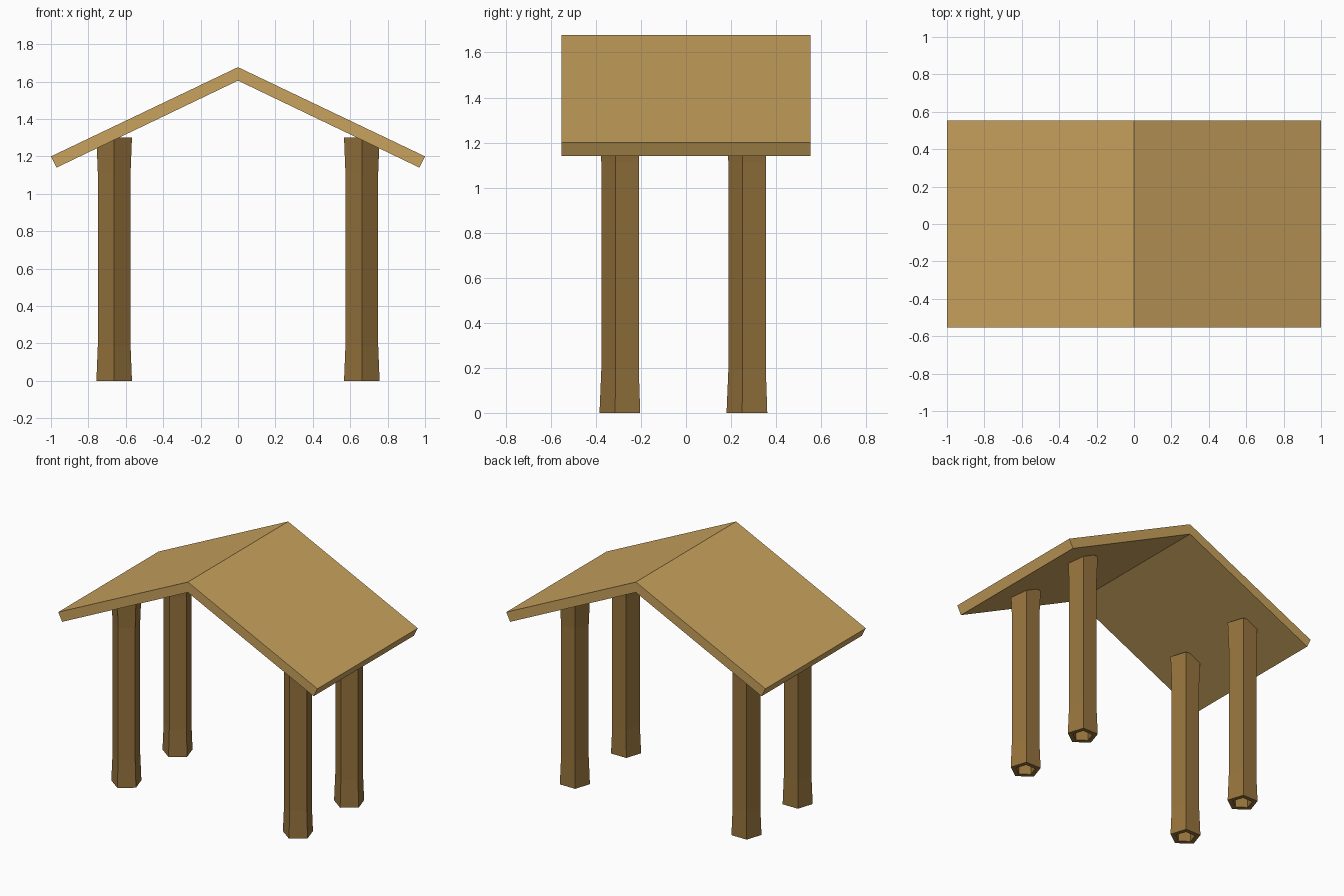
import bpy, bmesh
from math import sin, cos, pi

if "Cube" in bpy.data.objects:
    bpy.data.objects.remove(bpy.data.objects["Cube"])


def material(name, color):
    m = bpy.data.materials.new(name)
    m.diffuse_color = color
    m.use_nodes = True
    m.node_tree.nodes["Principled BSDF"].inputs["Base Color"].default_value = m.diffuse_color
    return m


def make_object(name, bm, mat):
    bmesh.ops.recalc_face_normals(bm, faces=bm.faces)
    me = bpy.data.meshes.new(name)
    bm.to_mesh(me)
    bm.free()
    me.materials.append(mat)
    ob = bpy.data.objects.new(name, me)
    bpy.context.collection.objects.link(ob)
    return ob


roof_wood = material("roof_wood", (0.58, 0.36, 0.11, 1))
post_wood = material("post_wood", (0.30, 0.17, 0.045, 1))

# Gabled roof: chevron profile extruded along y
HALF_DEPTH = 0.553
profile = [(-1, 1.2), (0, 1.677), (1, 1.2), (0.97, 1.14), (0, 1.605), (-0.97, 1.14)]
bm = bmesh.new()
front = [bm.verts.new((x, -HALF_DEPTH, z)) for x, z in profile]
back = [bm.verts.new((x, HALF_DEPTH, z)) for x, z in profile]
for i in range(6):
    j = (i + 1) % 6
    bm.faces.new((front[i], front[j], back[j], back[i]))
for ring in (front, back):
    bm.faces.new((ring[0], ring[1], ring[4], ring[5]))
    bm.faces.new((ring[1], ring[2], ring[3], ring[4]))
make_object("gable_roof", bm, roof_wood)

# Five-sided hollow posts, flared at both ends: (radius, z) loops, outside then inside
SIDES = 5
LOOPS = [(0.1, 0), (0.092, 0.19), (0.092, 1.11), (0.1, 1.3), (0.065, 1.3), (0.065, 0)]


def post(name, cx, cy):
    bm = bmesh.new()
    rings = []
    for r, z in LOOPS:
        angles = [-pi / 2 + 2 * pi * k / SIDES for k in range(SIDES)]
        rings.append([bm.verts.new((cx + r * cos(a), cy + r * sin(a), z)) for a in angles])
    for a, b in zip(rings, rings[1:] + rings[:1]):
        for k in range(SIDES):
            n = (k + 1) % SIDES
            bm.faces.new((a[k], a[n], b[n], b[k]))
    make_object(name, bm, post_wood)


for side, x in (("left", -0.662), ("right", 0.662)):
    for end, y in (("front", -0.284), ("back", 0.28)):
        post(f"{end}_{side}_post", x, y)
